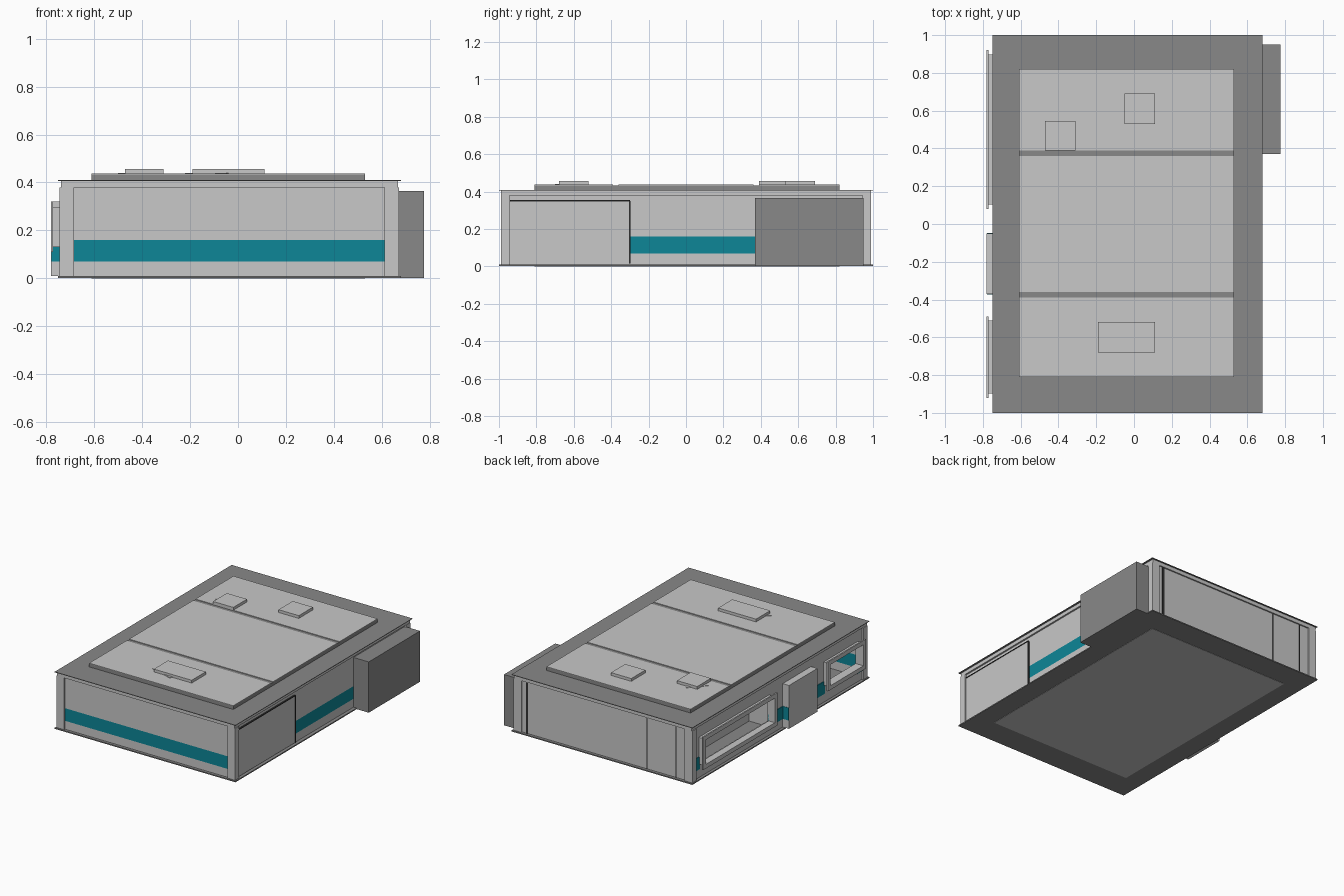
import bpy
import bmesh


def material(name, rgb):
    m = bpy.data.materials.new(name)
    m.diffuse_color = (*rgb, 1)
    return m


LIGHT = material("light grey sheet", (0.58, 0.58, 0.58))
DARK = material("dark grey frame", (0.25, 0.25, 0.25))
TEAL = material("teal stripe", (0.004, 0.24, 0.31))
BLACK = material("black seam", (0.03, 0.03, 0.03))


def boxes(name, mat, *ranges):
    """One object from boxes given as (x0, x1, y0, y1, z0, z1)."""
    bm = bmesh.new()
    for x0, x1, y0, y1, z0, z1 in ranges:
        vs = bmesh.ops.create_cube(bm, size=1)["verts"]
        for v in vs:
            v.co = (x1 if v.co.x > 0 else x0,
                    y1 if v.co.y > 0 else y0,
                    z1 if v.co.z > 0 else z0)
    return finish(name, mat, bm)


def finish(name, mat, bm):
    me = bpy.data.meshes.new(name)
    bm.to_mesh(me)
    bm.free()
    me.materials.append(mat)
    ob = bpy.data.objects.new(name, me)
    bpy.context.collection.objects.link(ob)
    return ob


def frame(x0, x1, y0, y1, z0, z1, w):
    """Four bars around an opening in the y-z plane."""
    return [(x0, x1, y0, y1, z0, z0 + w), (x0, x1, y0, y1, z1 - w, z1),
            (x0, x1, y0, y0 + w, z0 + w, z1 - w),
            (x0, x1, y1 - w, y1, z0 + w, z1 - w)]


def tag(name, points, z):
    """Thin flat tag lying on the lid."""
    bm = bmesh.new()
    f = bm.faces.new([bm.verts.new((x, y, z)) for x, y in points])
    top = bmesh.ops.extrude_face_region(bm, geom=[f])["geom"]
    for v in top:
        if isinstance(v, bmesh.types.BMVert):
            v.co.z += 0.003
    bmesh.ops.recalc_face_normals(bm, faces=bm.faces)
    finish(name, LIGHT, bm)


# Base tray and its underside panel
boxes("base_tray", DARK, (-0.75, 0.68, -1, 1, 0.002, 0.01))
boxes("base_panel", LIGHT, (-0.61, 0.53, -0.81, 0.82, 0.0, 0.003))

# Corner posts
boxes("corner_posts", LIGHT,
      *[(x, x + 0.06, y, y + 0.045, 0.01, 0.38)
        for x in (-0.743, 0.61) for y in (-0.99, 0.945)])

# Upper rails and top rim
X0, X1, Y = -0.738, 0.667, 0.99
boxes("upper_rails", LIGHT,
      (X0, X1, -Y, -Y + 0.04, 0.38, 0.406), (X0, X1, Y - 0.04, Y, 0.38, 0.406),
      (X0, X0 + 0.04, -Y + 0.04, Y - 0.04, 0.38, 0.406),
      (X1 - 0.04, X1, -Y + 0.04, Y - 0.04, 0.38, 0.406))
boxes("top_rim", DARK, (-0.75, 0.68, -1, 1, 0.406, 0.41))

# Raised lid with two dark joint strips
boxes("lid_core", DARK, (-0.61, 0.53, -0.81, 0.82, 0.41, 0.433))
boxes("lid_sheets", LIGHT, *[(-0.61, 0.53, a, b, 0.433, 0.437)
      for a, b in ((-0.81, -0.39), (-0.36, 0.36), (0.39, 0.82))])

# Small covers and tags on the lid
boxes("lid_covers", LIGHT, (-0.47, -0.31, 0.39, 0.545, 0.437, 0.457),
      (-0.05, 0.11, 0.53, 0.69, 0.437, 0.457),
      (-0.19, 0.11, -0.68, -0.52, 0.437, 0.457))
tag("front_tag", [(-0.22, -0.65), (-0.05, -0.70), (0.0, -0.6), (-0.15, -0.6)], 0.4375)
tag("rear_tag", [(-0.50, 0.46), (-0.40, 0.45), (-0.36, 0.5), (-0.40, 0.57)], 0.4375)

# Front wall with a full-width stripe
boxes("front_wall", LIGHT, (-0.70, 0.63, -0.98, -0.965, 0.01, 0.07),
      (-0.70, 0.63, -0.98, -0.965, 0.16, 0.38))
boxes("front_stripe", TEAL, (-0.70, 0.63, -0.98, -0.965, 0.07, 0.16))

# Back wall with vertical panel seams
boxes("back_wall", LIGHT, (-0.70, 0.63, 0.965, 0.98, 0.01, 0.38))
boxes("back_seams", BLACK, *[(x - w, x + w, 0.979, 0.983, 0.01, 0.38)
      for x, w in ((0.57, 0.008), (-0.38, 0.003), (-0.61, 0.003))])

# Right wall, its stripe and access panel
boxes("right_wall", LIGHT, (0.64, 0.655, -0.96, 0.96, 0.01, 0.07),
      (0.64, 0.655, -0.96, 0.96, 0.16, 0.38),
      (0.64, 0.655, -0.96, -0.30, 0.07, 0.16))
boxes("right_stripe", TEAL, (0.64, 0.655, -0.30, 0.96, 0.07, 0.16))
boxes("access_panel", LIGHT, (0.655, 0.663, -0.94, -0.30, 0.015, 0.35))
boxes("access_panel_trim", BLACK, (0.655, 0.666, -0.94, -0.30, 0.348, 0.354),
      (0.655, 0.666, -0.304, -0.298, 0.015, 0.35))

# Control box on the right side
boxes("control_box", DARK, (0.655, 0.775, 0.37, 0.95, 0.002, 0.365))

# Left wall built around two duct openings
L0, L1 = -0.73, -0.718
boxes("left_wall", LIGHT, (L0, L1, -0.96, 0.96, 0.01, 0.11),
      (L0, L1, -0.96, 0.96, 0.29, 0.38),
      (L0, L1, -0.96, -0.89, 0.11, 0.29), (L0, L1, -0.52, 0.11, 0.11, 0.29),
      (L0, L1, 0.89, 0.96, 0.11, 0.29), (L0, L1, -0.89, -0.52, 0.11, 0.14))
boxes("left_stripe", TEAL, *[(L0 - 0.004, L0, a, b, 0.07, 0.16)
      for a, b in ((-0.945, -0.89), (-0.52, 0.11), (0.89, 0.945))])

# Duct flanges and their short collars
for name, a, b, z in (("large_duct", 0.08, 0.92, 0.085),
                      ("small_duct", -0.92, -0.49, 0.11)):
    boxes(name + "_flange", LIGHT, *frame(-0.78, -0.77, a, b, z, 0.32, 0.03))
    boxes(name + "_collar", LIGHT,
          *frame(-0.77, L0, a + 0.022, b - 0.022, z + 0.022, 0.298, 0.008))

# Inner partitions behind the large opening
boxes("inner_partition", LIGHT, (-0.50, -0.49, 0.0, 0.96, 0.01, 0.40),
      (-0.718, -0.49, -0.01, 0.0, 0.01, 0.40))

# Service box between the ducts, with striped ends
boxes("service_box", LIGHT, (-0.78, L0, -0.37, -0.05, 0.01, 0.32))
boxes("service_box_stripes", TEAL, (-0.778, L0, -0.373, -0.37, 0.07, 0.16),
      (-0.778, L0, -0.05, -0.047, 0.07, 0.16))
